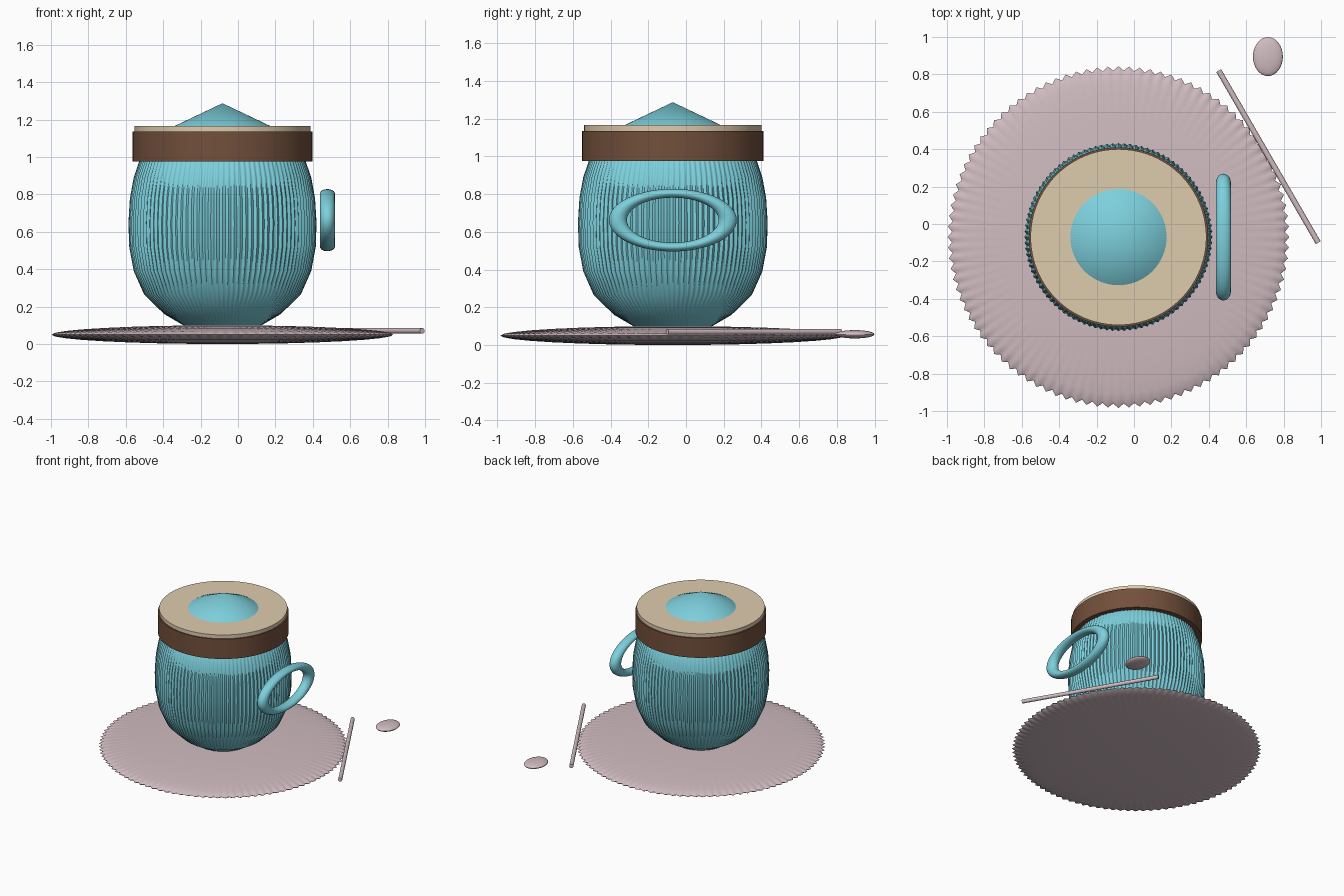
import bpy, bmesh, math
from mathutils import Vector, Matrix

if "Cube" in bpy.data.objects:
    bpy.data.objects.remove(bpy.data.objects["Cube"])

CX, CY = -0.083, -0.07   # axis of cup and saucer


def mat(name, rgb):
    m = bpy.data.materials.new(name)
    m.diffuse_color = (*rgb, 1)
    m.use_nodes = True
    m.node_tree.nodes["Principled BSDF"].inputs["Base Color"].default_value = m.diffuse_color
    return m


BLUE = mat("turquoise glaze", (0.205, 0.63, 0.72))
PINK = mat("pale pink", (0.63, 0.50, 0.53))
CREAM = mat("cream", (0.73, 0.60, 0.42))
BROWN = mat("brown", (0.17, 0.08, 0.045))


def finish(bm, name, material, angle=40):
    bmesh.ops.recalc_face_normals(bm, faces=bm.faces)
    me = bpy.data.meshes.new(name)
    bm.to_mesh(me)
    bm.free()
    ob = bpy.data.objects.new(name, me)
    bpy.context.collection.objects.link(ob)
    me.materials.append(material)
    bpy.context.view_layer.objects.active = ob
    bpy.ops.object.select_all(action='DESELECT')
    ob.select_set(True)
    bpy.ops.object.shade_smooth_by_angle(angle=math.radians(angle))
    return ob


def lathe(name, profile, material, segs=96, ribs=0, depth=0.0, angle=40):
    """Revolve (radius, z, rib strength) points; ribs ripple the radius."""
    bm = bmesh.new()
    rings = []
    for r, z, k in profile:
        if r == 0:
            rings.append([bm.verts.new((CX, CY, z))] * segs)
            continue
        ring = []
        for i in range(segs):
            a = 2 * math.pi * i / segs
            rr = r * (1 + k * depth * math.cos(ribs * a))
            ring.append(bm.verts.new((CX + rr * math.cos(a), CY + rr * math.sin(a), z)))
        rings.append(ring)
    for lo, hi in zip(rings, rings[1:]):
        for i in range(segs):
            j = (i + 1) % segs
            bm.faces.new(list(dict.fromkeys((lo[i], lo[j], hi[j], hi[i]))))
    return finish(bm, name, material, angle)


# saucer: flat fluted lens
saucer = []
for i in range(17):
    t = -math.pi / 2 + math.pi * i / 16
    r = 0.902 * math.cos(t) if 0 < i < 16 else 0
    saucer.append((r, 0.05 + 0.05 * math.sin(t), math.cos(t) ** 4))
lathe("saucer", saucer, PINK, 400, 100, 0.013, 60)

# cup: fluted barrel whose smooth pointed top rises through the lid
cup = [(0, 0.015, 0), (0.20, 0.095, 0.3), (0.31, 0.16, 0.6), (0.415, 0.265, 1),
       (0.47, 0.39, 1), (0.494, 0.52, 1), (0.498, 0.65, 1), (0.49, 0.78, 1),
       (0.47, 0.89, 1), (0.437, 0.99, 0.8), (0.36, 1.08, 0.4),
       (0.257, 1.165, 0), (0, 1.287, 0)]
lathe("cup", cup, BLUE, 400, 100, 0.010, 60)

# brown band and cream lid
lathe("rim_band", [(0.0, 0.975, 0), (0.48, 0.975, 0), (0.48, 1.135, 0), (0, 1.135, 0)], BROWN)
lathe("lid", [(0, 1.12, 0), (0.47, 1.12, 0), (0.47, 1.165, 0), (0, 1.165, 0)], CREAM)

# handle: oval ring standing beside the cup
bm = bmesh.new()
M, N = 64, 20
grid = []
for i in range(M):
    a = 2 * math.pi * i / M
    row = []
    for j in range(N):
        b = 2 * math.pi * j / N
        d = 0.291 + 0.048 * math.cos(b)
        row.append(bm.verts.new((0.478 + 0.04 * math.sin(b), CY + d * math.cos(a),
                                 0.662 + 0.49 * d * math.sin(a))))
    grid.append(row)
for i in range(M):
    for j in range(N):
        i2, j2 = (i + 1) % M, (j + 1) % N
        bm.faces.new((grid[i][j], grid[i2][j], grid[i2][j2], grid[i][j2]))
finish(bm, "handle", BLUE, 60)

# spoon handle: thin rod lying across the saucer edge
p, q = Vector((0.453, 0.82, 0.07)), Vector((0.985, -0.10, 0.07))
bm = bmesh.new()
rot = (q - p).to_track_quat('Z', 'Y').to_matrix().to_4x4()
bmesh.ops.create_cone(bm, cap_ends=True, segments=24, radius1=0.015, radius2=0.015,
                      depth=(q - p).length, matrix=Matrix.Translation((p + q) / 2) @ rot)
finish(bm, "spoon_handle", PINK)

# spoon bowl: small flat ellipsoid
bm = bmesh.new()
bmesh.ops.create_uvsphere(bm, u_segments=32, v_segments=16, radius=1,
                          matrix=Matrix.Translation((0.716, 0.895, 0.057))
                          @ Matrix.Diagonal((0.08, 0.104, 0.022, 1)))
finish(bm, "spoon_bowl", PINK)
